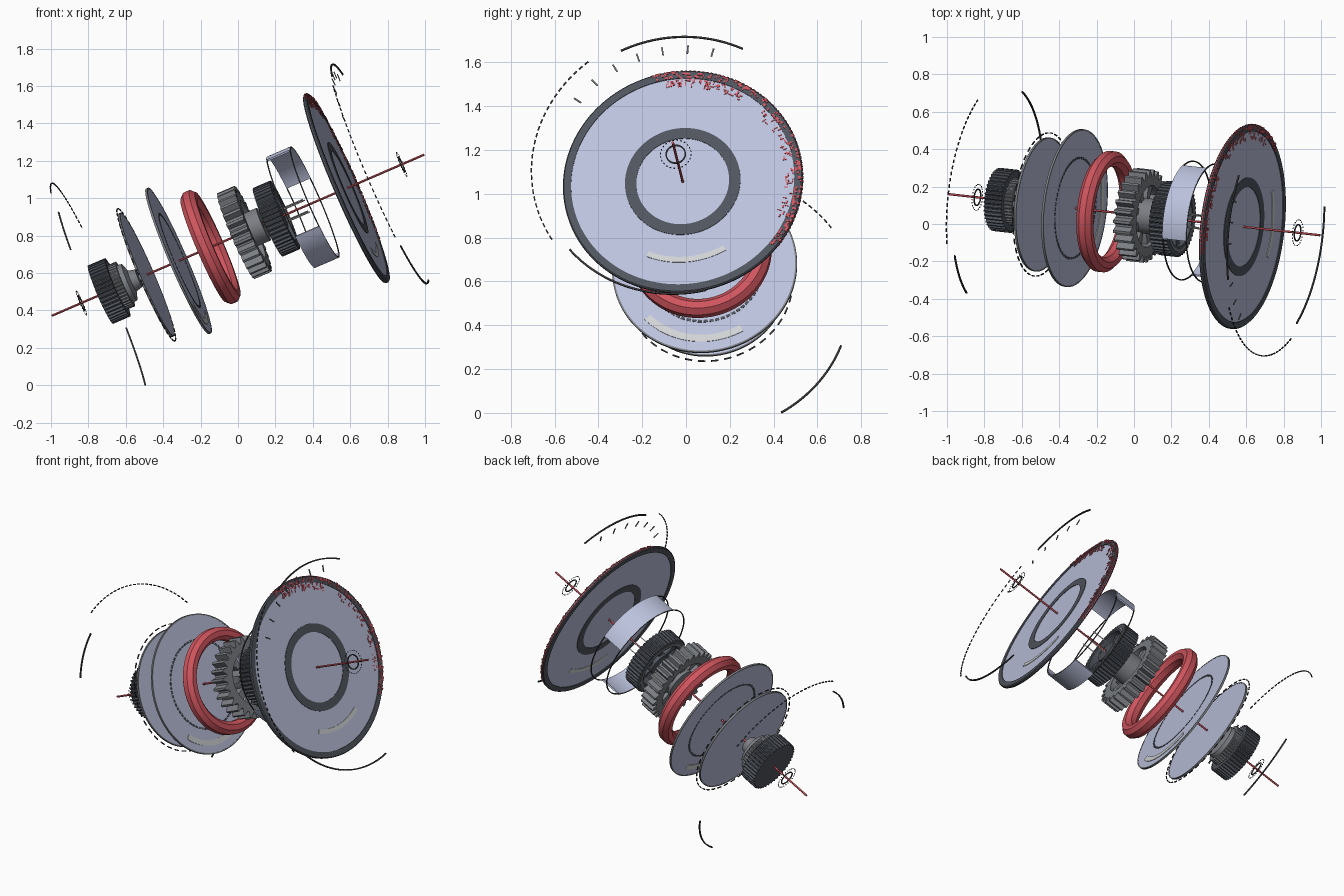
import bpy, bmesh, math, random
from mathutils import Matrix, Vector

random.seed(4)
cube = bpy.data.objects.get("Cube")
if cube:
    bpy.data.objects.remove(cube, do_unlink=True)

# Tilted main axis: local Z runs along it, local X sideways, local Y up
axis = Vector((0.913, -0.101, 0.395)).normalized()
side = Vector((0, 0, 1)).cross(axis).normalized()
up = axis.cross(side)
FRAME = Matrix.Translation((0, 0.05, 0.802)) @ Matrix((side, up, axis)).transposed().to_4x4()


def material(name, r, g, b):
    m = bpy.data.materials.new(name)
    m.use_nodes = True
    m.diffuse_color = (r, g, b, 1)
    m.node_tree.nodes["Principled BSDF"].inputs["Base Color"].default_value = (r, g, b, 1)
    return m


PALE = material("pale blue grey", 0.50, 0.54, 0.72)
DARK = material("dark slate", 0.08, 0.09, 0.11)
GREY = material("steel grey", 0.20, 0.21, 0.23)
RED = material("red", 0.62, 0.09, 0.11)
LIGHT = material("light grey", 0.64, 0.65, 0.66)
BLACK = material("line charcoal", 0.045, 0.045, 0.05)


def sweep(bm, profile, a0=0, a1=360, steps=96, tooth=0):
    """Turn a closed (radius, along) profile about the axis; angles start at up."""
    full = a1 - a0 >= 360
    r_max = max(r for r, s in profile)
    rows = []
    for i in range(steps if full else steps + 1):
        a = math.radians(a0 + (a1 - a0) * i / steps)
        row = []
        for r, s in profile:
            if r == r_max and i % 4 > 1:
                r -= tooth
            row.append(bm.verts.new((r * math.sin(a), r * math.cos(a), s)))
        rows.append(row)
    n = len(profile)
    for i in range(steps):
        p, q = rows[i], rows[(i + 1) % len(rows)]
        for j in range(n):
            k = (j + 1) % n
            bm.faces.new((p[j], p[k], q[k], q[j]))
    if not full:
        bm.faces.new(rows[0])
        bm.faces.new(rows[-1])


def box(r0, r1, s0, s1):
    return [(r0, s0), (r1, s0), (r1, s1), (r0, s1)]


def wire(r, s, t=0.0035):
    return box(r - t, r + t, s - t, s + t)


def finish(bm, name, mat):
    bmesh.ops.remove_doubles(bm, verts=bm.verts, dist=1e-5)
    bmesh.ops.recalc_face_normals(bm, faces=bm.faces)
    me = bpy.data.meshes.new(name)
    bm.to_mesh(me)
    bm.free()
    me.materials.append(mat)
    me.polygons.foreach_set("use_smooth", [True] * len(me.polygons))
    me.set_sharp_from_angle(angle=math.radians(30))
    ob = bpy.data.objects.new(name, me)
    ob.matrix_world = FRAME
    bpy.context.collection.objects.link(ob)


def part(name, mat, *profiles, **kw):
    bm = bmesh.new()
    for p in profiles:
        sweep(bm, p, **kw)
    finish(bm, name, mat)


def pieces(name, mat, profiles, starts, width, steps=2):
    """Short repeated arc pieces of the given profiles."""
    bm = bmesh.new()
    for a in starts:
        for p in profiles:
            sweep(bm, p, a, a + width, steps)
    finish(bm, name, mat)


def dashes(a0, a1, count):
    return [a0 + (a1 - a0) * i / count for i in range(count)]


# Central rod
part("axis_rod", RED, box(0, 0.006, -1.09, 1.09), steps=12)

# Knurled knob with stepped, tapering hub
part("knob_wheel", DARK, box(0, 0.17, -0.805, -0.705), steps=176, tooth=0.012)
part("knob_collar", GREY, box(0, 0.13, -0.705, -0.66), steps=160, tooth=0.006)
part("knob_hub", GREY, [(0, -0.66), (0.11, -0.66), (0.105, -0.635), (0.06, -0.62),
                        (0.05, -0.58), (0, -0.575)], steps=48)

# Two rear thin discs
part("rear_disc", PALE, box(0, 0.355, -0.542, -0.532), steps=128)
part("rear_disc_edge", GREY, box(0.353, 0.36, -0.543, -0.531), steps=128)
pieces("rear_disc_dashes", BLACK, [wire(0.385, -0.537, 0.003)], dashes(0, 360, 40), 5)
part("middle_disc", PALE, box(0, 0.418, -0.353, -0.343), steps=128)
part("middle_disc_edge", GREY, box(0.416, 0.424, -0.354, -0.342), steps=128)
pieces("middle_disc_dashes", DARK, [box(0.264, 0.276, -0.355, -0.341)], dashes(0, 360, 64), 4)
part("middle_disc_arc", LIGHT, box(0.338, 0.372, -0.356, -0.340), a0=149, a1=225, steps=32)

# Faceted red ring
tube = [(0.285 + 0.043 * math.cos(math.tau * (i + 0.5) / 8),
         -0.161 + 0.046 * math.sin(math.tau * (i + 0.5) / 8)) for i in range(8)]
part("red_ring", RED, tube, steps=96)

# Large spur gear
part("large_gear_rim", GREY, box(0.165, 0.25, -0.012, 0.088), steps=112, tooth=0.034)
pieces("large_gear_spokes", GREY, [box(0.08, 0.17, 0.015, 0.065)], dashes(0, 360, 8), 20, 4)
part("large_gear_hub", GREY, box(0.02, 0.095, -0.005, 0.15), steps=48)

# Small dark gear
part("small_gear_rim", DARK, box(0.145, 0.2, 0.175, 0.275), steps=192, tooth=0.01)
pieces("small_gear_spokes", DARK, [box(0.04, 0.15, 0.2, 0.25)], dashes(0, 360, 6), 18, 4)
part("small_gear_hub", DARK, box(0.01, 0.07, 0.185, 0.265), steps=40)
part("small_gear_face_ring", GREY, box(0.158, 0.172, 0.172, 0.278), steps=64)

# Split housing: two opposite curved shells, joined by thin hoops and pins
pieces("housing_shells", PALE, [box(0.314, 0.324, 0.31, 0.45)], (-20, 160), 84, 28)
part("housing_hoops", BLACK, wire(0.319, 0.312, 0.003), wire(0.319, 0.448, 0.003))
pieces("housing_pins", LIGHT, [box(0.045, 0.051, 0.27, 0.4)], dashes(45, 405, 4), 7)

# Large front disc with dark rim, inner band and light arc
part("front_disc", PALE, box(0, 0.53, 0.628, 0.642), steps=128)
part("front_disc_rim", DARK, [(0.512, 0.624), (0.545, 0.624), (0.55, 0.63), (0.55, 0.64),
                              (0.545, 0.646), (0.512, 0.646)], steps=128)
part("front_disc_band", DARK, box(0.213, 0.265, 0.625, 0.645))
part("front_disc_arc", LIGHT, box(0.375, 0.402, 0.625, 0.645), a0=148, a1=202, steps=32)

# Scattered red ticks along one side of the front disc
bm = bmesh.new()
for i in range(150):
    a = random.uniform(-18, 126)
    r = random.uniform(0.515, 0.546)
    sweep(bm, box(r - 0.005, r + 0.005, 0.644, 0.649), a, a + random.uniform(0.6, 1.8), 1)
for i in range(110):
    a = random.choice((random.uniform(-12, 30), random.uniform(45, 110)))
    r = random.uniform(0.47, 0.508)
    h = random.choice((0.003, 0.009))
    sweep(bm, box(r - h, r + h, 0.641, 0.645), a, a + 0.012 / h * 0.4, 1)
for a in dashes(-18, 126, 70):
    sweep(bm, box(0.545, 0.5525, 0.63, 0.64), a, a + 1.1, 1)
finish(bm, "front_disc_red_ticks", RED)

# Thin guide arcs floating around both ends
for name, r, s, a0, a1 in (("front_upper_arc", 0.638, 0.83, -27, 25),
                           ("front_lower_arc", 0.638, 0.83, -194, -131),
                           ("rear_lower_arc", 0.618, -0.808, 108, 148),
                           ("rear_upper_arc", 0.578, -0.805, -63, -34)):
    part(name, BLACK, wire(r, s, 0.004), a0=a0, a1=a1, steps=32)
pieces("front_dashed_arc", BLACK, [wire(0.675, 0.83, 0.003)], dashes(-123, -39, 28), 1.7)
pieces("rear_dashed_arc", BLACK, [wire(0.65, -0.808, 0.003)], dashes(-24, 54, 26), 1.7)
pieces("front_scale_marks", GREY, [box(0.56, 0.6, 0.815, 0.82)], dashes(-56, 24, 7), 0.7, 1)

# Small target circles near both rod ends
for name, s in (("front", 0.958), ("rear", -0.917)):
    part(name + "_target_circle", BLACK, wire(0.044, s, 0.003), steps=40)
    pieces(name + "_target_dashes", BLACK, [wire(0.07, s, 0.002)], dashes(0, 360, 24), 6)
